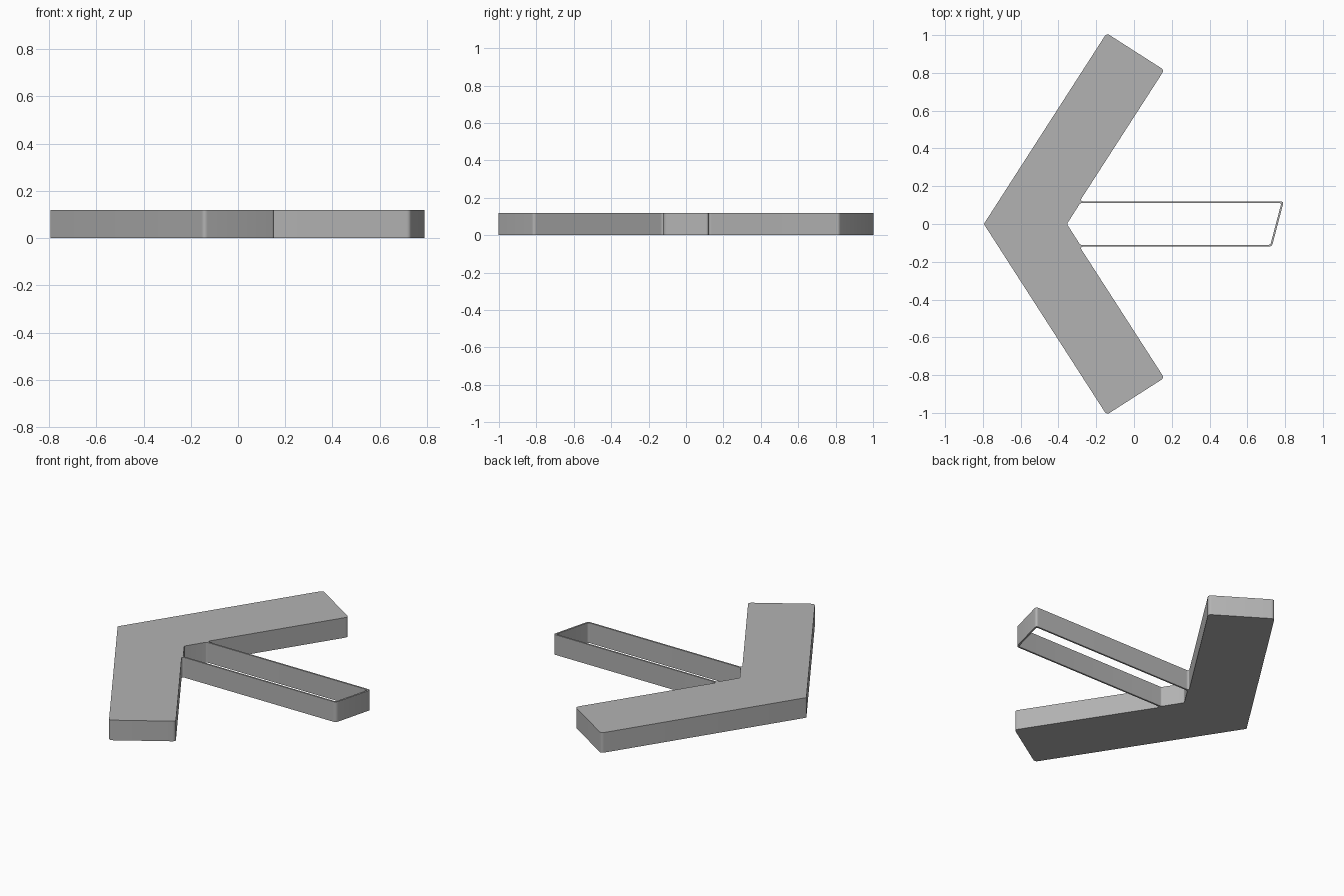
import bpy
from math import radians
from mathutils import Vector

HEIGHT = 0.12

if "Cube" in bpy.data.objects:
    bpy.data.objects.remove(bpy.data.objects["Cube"])

grey = bpy.data.materials.new("plain grey")
grey.use_nodes = True
colour = (0.45, 0.45, 0.45, 1)
grey.diffuse_color = colour
grey.node_tree.nodes["Principled BSDF"].inputs["Base Color"].default_value = colour


def rounded(corners, steps=6):
    """Round each (x, y, trim) corner with a short quadratic arc."""
    points = []
    for i, (x, y, trim) in enumerate(corners):
        here = Vector((x, y))
        if not trim:
            points.append(here)
            continue
        before = Vector(corners[i - 1][:2])
        after = Vector(corners[(i + 1) % len(corners)][:2])
        a = here + (before - here).normalized() * trim
        b = here + (after - here).normalized() * trim
        for s in range(steps + 1):
            t = s / steps
            points.append(a * (1 - t) ** 2 + here * 2 * t * (1 - t) + b * t * t)
    return points


def mirrored(corners):
    return [(x, -y, trim) for x, y, trim in reversed(corners)]


# Arm corners on the +y side, from the strip junction outwards
arm = [(-0.288, 0.12, 0.02), (0.16, 0.815, 0.02), (-0.145, 1.01, 0.02)]
outline = ([(0.73, -0.12, 0.018), (0.793, 0.12, 0.018)] + arm
           + [(-0.795, 0, 0.006)] + mirrored(arm))

# Opening inside the thin strip loop
opening = [(0.722, -0.11, 0.01), (0.78, 0.11, 0.01), (-0.285, 0.11, 0.006),
           (-0.355, 0, 0.006), (-0.285, -0.11, 0.006)]

# Extruded chevron with the loop
curve = bpy.data.curves.new("chevron_with_loop", "CURVE")
curve.dimensions = "2D"
curve.fill_mode = "BOTH"
curve.extrude = HEIGHT / 2
for corners in (outline, opening):
    points = rounded(corners)
    spline = curve.splines.new("POLY")
    spline.points.add(len(points) - 1)
    for target, p in zip(spline.points, points):
        target.co = (p.x, p.y, 0, 1)
    spline.use_cyclic_u = True
curve.materials.append(grey)

body = bpy.data.objects.new("chevron_with_loop", curve)
body.location.z = HEIGHT / 2
bpy.context.collection.objects.link(body)
bpy.ops.object.select_all(action="DESELECT")
body.select_set(True)
bpy.context.view_layer.objects.active = body
bpy.ops.object.convert(target="MESH")
bpy.ops.object.shade_smooth_by_angle(angle=radians(35))
